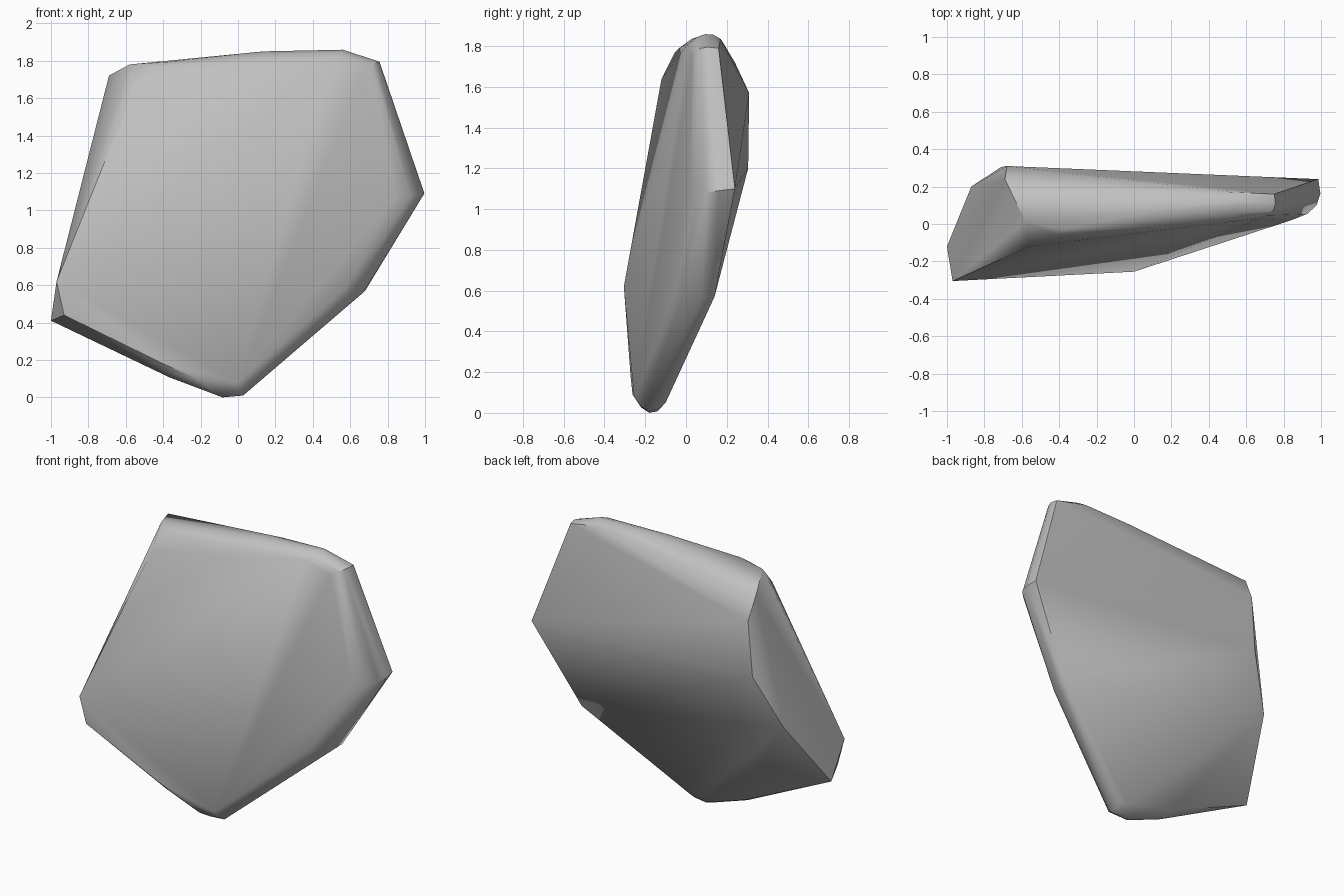
import bpy, bmesh, math
from mathutils import Vector

cube = bpy.data.objects.get("Cube")
if cube:
    bpy.data.objects.remove(cube, do_unlink=True)


def make_material(name, color):
    mat = bpy.data.materials.new(name)
    mat.use_nodes = True
    mat.diffuse_color = color
    mat.node_tree.nodes["Principled BSDF"].inputs["Base Color"].default_value = color
    return mat


def rounded(front, crest, back, steps=4):
    """Points along a curved cross-section of the worn rim."""
    front, crest, back = Vector(front), Vector(crest), Vector(back)
    points = []
    for i in range(steps + 1):
        t = i / steps
        points.append(front * (1 - t) ** 2 + crest * 2 * t * (1 - t) + back * t ** 2)
    return points


def convex_rock(name, points, material, sharp_angle):
    """Wrap the points in a convex skin, then smooth the gentle edges."""
    bm = bmesh.new()
    for point in points:
        bm.verts.new(point)
    hull = bmesh.ops.convex_hull(bm, input=bm.verts)
    loose = set(hull["geom_interior"]) | set(hull["geom_unused"])
    loose = [item for item in loose if isinstance(item, bmesh.types.BMVert)]
    bmesh.ops.delete(bm, geom=loose, context="VERTS")
    bmesh.ops.recalc_face_normals(bm, faces=bm.faces)
    mesh = bpy.data.meshes.new(name)
    bm.to_mesh(mesh)
    bm.free()
    rock = bpy.data.objects.new(name, mesh)
    bpy.context.collection.objects.link(rock)
    mesh.materials.append(material)
    bpy.ops.object.select_all(action="DESELECT")
    rock.select_set(True)
    bpy.context.view_layer.objects.active = rock
    bpy.ops.object.shade_smooth_by_angle(angle=sharp_angle)
    return rock


# Broken end: a flat facet leaning across the thickness
broken_end = [
    (-.56, -.12, 1.64), (-.58, .01, 1.78), (-.69, .24, 1.72),
    (-.68, .31, 1.57), (-.71, .305, 1.2), (-.87, .2, .86),
    (-1, -.12, .41), (-.97, -.305, .62), (-.93, -.29, .44),
]

# Worn rim: cross-sections from front face over the crest to the back face
top_rim = (
    [(-.42, -.055, 1.77), (-.38, -.03, 1.793)]
    + rounded((.1, -.02, 1.8), (.12, .07, 1.89), (.21, .18, 1.82))
    + rounded((.5, .01, 1.81), (.61, .1, 1.895), (.52, .17, 1.835))
)
side_rim = (
    rounded((.67, .03, 1.75), (.78, .05, 1.81), (.75, .16, 1.79))
    + rounded((.84, .02, 1.07), (1.04, .07, 1.08), (.985, .24, 1.1))
)
lower_rim = rounded((.57, -.06, .58), (.68, .01, .55), (.68, .14, .57))
bottom_rim = (
    rounded((0, -.255, .08), (.04, -.19, -.045), (.03, -.1, .05))
    + rounded((-.2, -.262, .09), (-.05, -.18, -.07), (-.03, -.1, .05))
    + rounded((-.4, -.272, .18), (-.35, -.2, .06), (-.37, -.085, .13))
)

stone = make_material("grey stone", (.53, .53, .53, 1))
convex_rock("stone_slab", broken_end + top_rim + side_rim + lower_rim + bottom_rim,
            stone, math.radians(35))
